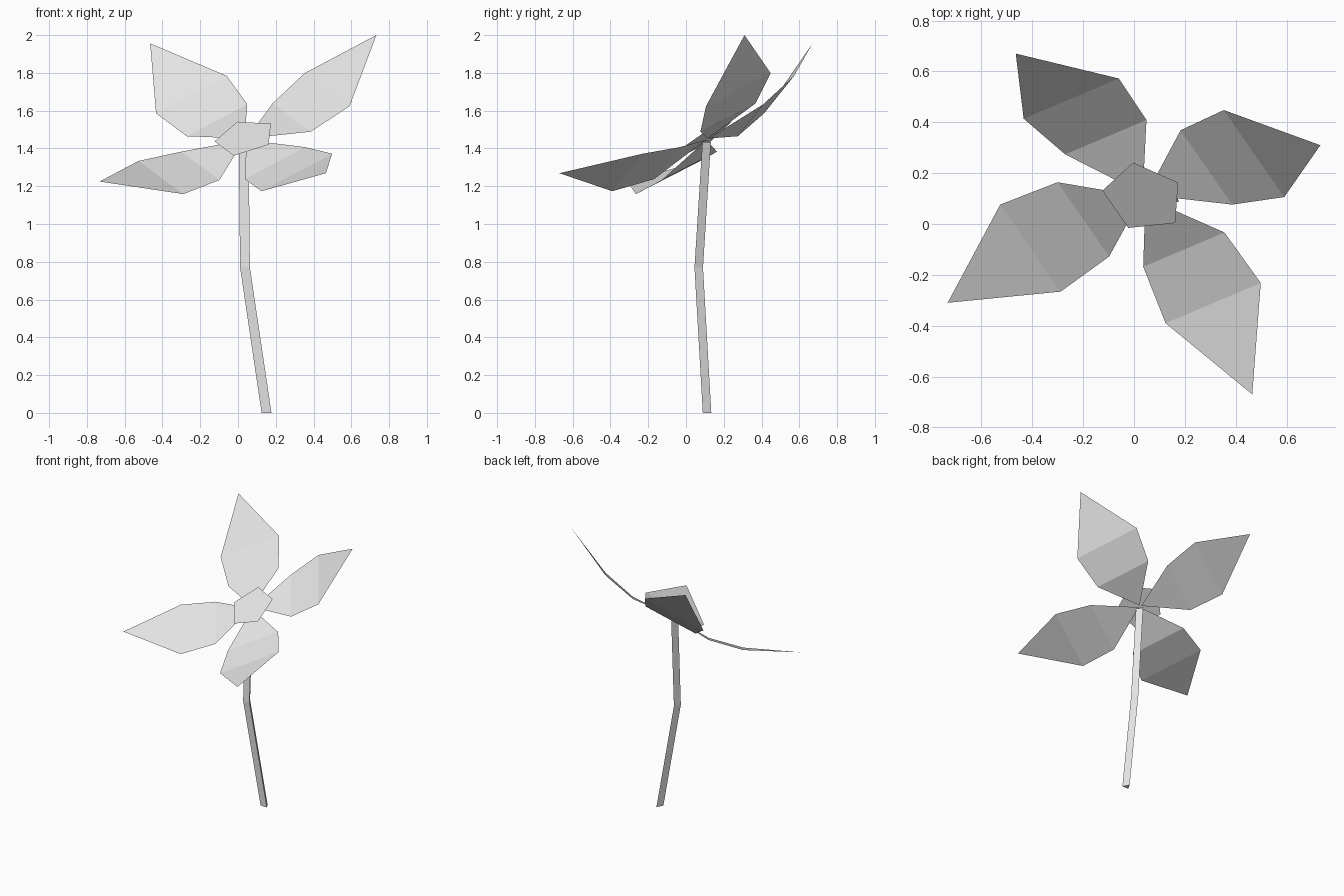
import bpy
import bmesh
from math import sin, cos, pi
from mathutils import Vector, Matrix

if "Cube" in bpy.data.objects:
    bpy.data.objects.remove(bpy.data.objects["Cube"], do_unlink=True)

grey = bpy.data.materials.new("pale_grey")
grey.use_nodes = True
grey.diffuse_color = (0.8, 0.8, 0.8, 1)
grey.node_tree.nodes["Principled BSDF"].inputs["Base Color"].default_value = (0.8, 0.8, 0.8, 1)


def add_object(name, bm, matrix=None):
    mesh = bpy.data.meshes.new(name)
    bm.to_mesh(mesh)
    bm.free()
    mesh.materials.append(grey)
    obj = bpy.data.objects.new(name, mesh)
    bpy.context.collection.objects.link(obj)
    if matrix:
        obj.matrix_world = matrix
    return obj


def ring(bm, sides, radius, centre, turn=0):
    return [bm.verts.new(Vector(centre) + radius * Vector((
        cos(turn + 2 * pi * i / sides), sin(turn + 2 * pi * i / sides), 0)))
        for i in range(sides)]


# Tilted frame of the flower head: its z axis is the way the bloom faces
along = Vector((0.828, 0.350, 0.438)).normalized()
facing = along.cross(Vector((-0.528, 0.756, 0.387))).normalized()
across = facing.cross(along)
head = Matrix((along, across, facing)).transposed().to_4x4()
head.translation = (0, 0, 1.6125)

# Petals: root point, two cross rows and a raised tip, repeated four times
ROWS = [(0.292, 0.193, -0.218), (0.531, 0.226, -0.165)]
for k, side in enumerate(("left", "back", "right", "front")):
    bm = bmesh.new()
    root = bm.verts.new((0.01, 0, -0.202))
    tip = bm.verts.new((0.885, 0, 0))
    (a, b), (c, d) = [[bm.verts.new((u, s * v, w)) for s in (-1, 1)] for u, v, w in ROWS]
    for corners in ((root, a, b), (a, c, d, b), (c, tip, d)):
        bm.faces.new(corners)
    add_object(side + "_petal", bm, head @ Matrix.Rotation(k * pi / 2, 4, "Z"))

# Flat five-sided centre lying over the petal roots
bm = bmesh.new()
bm.faces.new(ring(bm, 5, 0.165, (0, 0, -0.19)))
add_object("flower_centre", bm, head)

# Three-sided bent stem with a flat face to the front
bm = bmesh.new()
PATH = [(0.151, 0.104, 0), (0.037, 0.06, 0.77), (0.03, 0.102, 1.435)]
rings = [ring(bm, 3, 0.03, p, pi / 2) for p in PATH]
for low, high in zip(rings, rings[1:]):
    for i in range(3):
        j = (i + 1) % 3
        bm.faces.new((low[i], low[j], high[j], high[i]))
bm.faces.new(rings[0][::-1])
bm.faces.new(rings[-1])
add_object("stem", bm)
